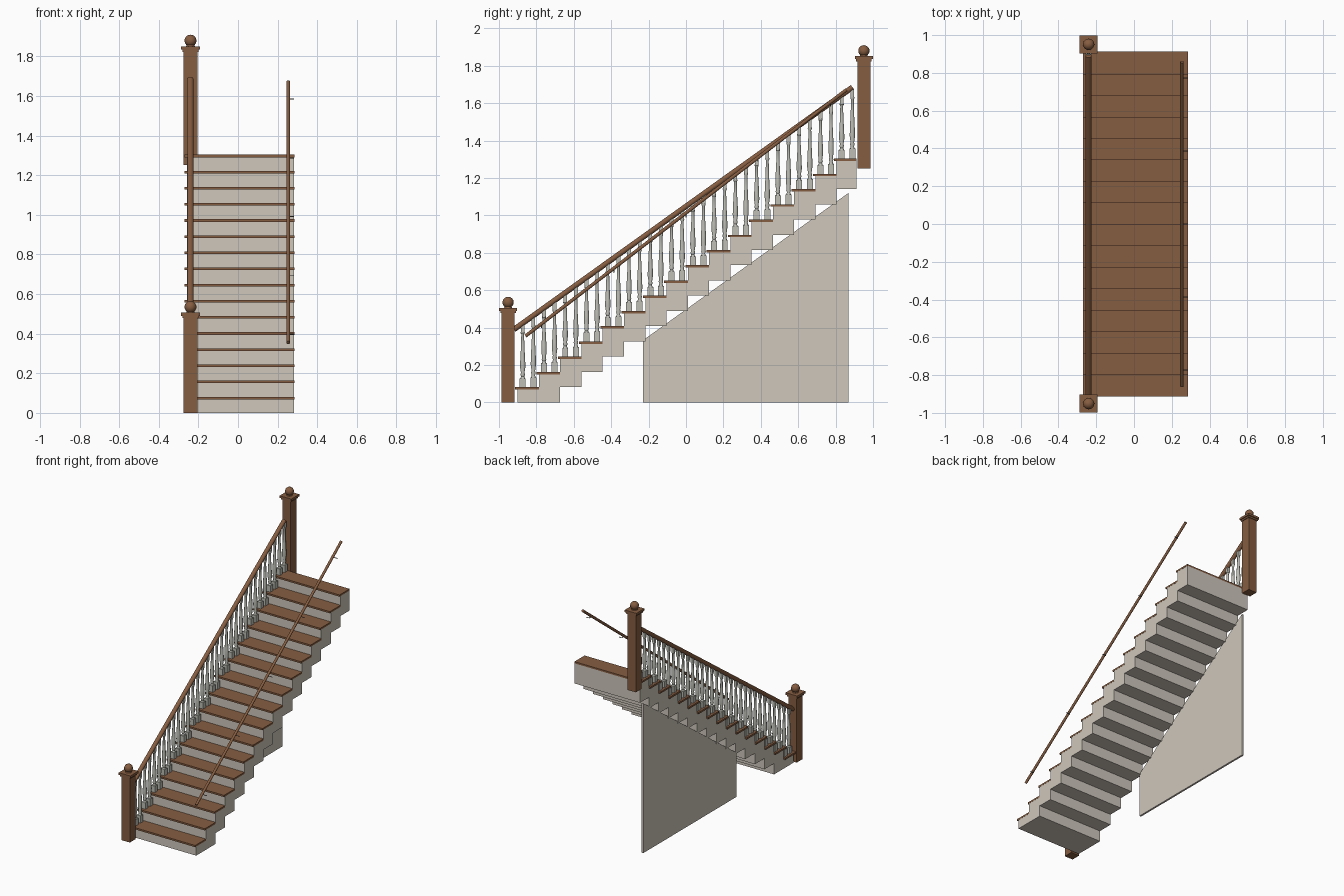
import bpy, bmesh, math
from mathutils import Vector

cube = bpy.data.objects.get("Cube")
if cube:
    bpy.data.objects.remove(cube, do_unlink=True)


def material(name, rgb):
    m = bpy.data.materials.new(name)
    m.use_nodes = True
    m.diffuse_color = (*rgb, 1)
    m.node_tree.nodes["Principled BSDF"].inputs["Base Color"].default_value = (*rgb, 1)
    return m


WOOD = material("brown wood", (0.24, 0.11, 0.053))
PLASTER = material("warm plaster", (0.62, 0.57, 0.50))
PAINT = material("grey paint", (0.52, 0.52, 0.47))
METAL = material("dark metal", (0.12, 0.11, 0.10))

STEPS = 16
RUN, RISE = 0.1137, 0.0815
FRONT, BACK = -0.90, 0.912
LEFT_X, POST_X, RIGHT_X = -0.258, -0.24, 0.284


def finish(bm, name, mat, smooth=False):
    bmesh.ops.recalc_face_normals(bm, faces=bm.faces)
    mesh = bpy.data.meshes.new(name)
    bm.to_mesh(mesh)
    bm.free()
    mesh.materials.append(mat)
    ob = bpy.data.objects.new(name, mesh)
    bpy.context.collection.objects.link(ob)
    if smooth:
        bpy.ops.object.select_all(action="DESELECT")
        ob.select_set(True)
        bpy.context.view_layer.objects.active = ob
        bpy.ops.object.shade_smooth_by_angle(angle=math.radians(40))
    return ob


def add_box(bm, x0, x1, y0, y1, z0, z1):
    verts = bmesh.ops.create_cube(bm, size=1)["verts"]
    for v in verts:
        v.co = ((x0 + x1) / 2 + v.co.x * (x1 - x0),
                (y0 + y1) / 2 + v.co.y * (y1 - y0),
                (z0 + z1) / 2 + v.co.z * (z1 - z0))


def side_prism(name, outline, x0, x1, mat):
    """Extrude an outline in the y-z plane along x."""
    bm = bmesh.new()
    face = bm.faces.new([bm.verts.new((x0, y, z)) for y, z in outline])
    new = bmesh.ops.extrude_face_region(bm, geom=[face])["geom"]
    moved = [g for g in new if isinstance(g, bmesh.types.BMVert)]
    bmesh.ops.translate(bm, verts=moved, vec=(x1 - x0, 0, 0))
    return finish(bm, name, mat)


def add_turned(bm, x, y, z, profile, sides, height=1):
    """Rings of (radius, height) joined into a closed turned shape."""
    rings = []
    for r, h in profile:
        rings.append([bm.verts.new((x + r * math.cos(math.tau * i / sides),
                                    y + r * math.sin(math.tau * i / sides),
                                    z + h * height)) for i in range(sides)])
    for a, b in zip(rings, rings[1:]):
        for i in range(sides):
            j = (i + 1) % sides
            bm.faces.new((a[i], a[j], b[j], b[i]))
    bm.faces.new(rings[0])
    bm.faces.new(rings[-1])


def add_rod(bm, start, end, width, height, sides):
    """Elliptical rod between two points, with its ends cut square."""
    a, b = Vector(start), Vector(end)
    axis = (b - a).normalized()
    side = Vector((1, 0, 0)) if abs(axis.x) < 0.9 else Vector((0, 1, 0))
    up = side.cross(axis)
    ends = []
    for p in (a, b):
        ends.append([])
        for i in range(sides):
            t = math.tau * (i + 0.5) / sides
            ends[-1].append(bm.verts.new(p + side * math.cos(t) * width / 2
                                         + up * math.sin(t) * height / 2))
    for i in range(sides):
        j = (i + 1) % sides
        bm.faces.new((ends[0][i], ends[0][j], ends[1][j], ends[1][i]))
    bm.faces.new(ends[0])
    bm.faces.new(ends[1])


# Stepped stair body, with a stepped underside two risers below each tread
TREAD = 0.013
upper, lower = [], []
for k in range(STEPS):
    y0 = FRONT + RUN * k
    y1 = BACK if k == STEPS - 1 else y0 + RUN
    top = RISE * (k + 1) - TREAD
    upper += [(y0, top), (y1, top)]
    if k > 0:
        bottom = RISE * (k - 1)
        lower += [(y0, bottom), (y1, bottom)] if k > 1 else [(y1, bottom)]
side_prism("stair_body", [(FRONT, 0)] + upper + lower[::-1], LEFT_X, RIGHT_X, PLASTER)

# Treads with a nosing in front and on the open side
bm = bmesh.new()
for k in range(STEPS):
    y0 = FRONT + RUN * k
    y1 = BACK if k == STEPS - 1 else y0 + RUN
    add_box(bm, LEFT_X - 0.013, RIGHT_X + 0.001, y0 - 0.013, y1,
            RISE * (k + 1) - TREAD, RISE * (k + 1))
finish(bm, "treads", WOOD)

# Thin wall under the open side
wall_y0, wall_y1 = -0.23, 0.87
slope = RISE / RUN


def soffit(y):
    return (y - FRONT) * slope - 2 * RISE + 0.045


side_prism("under_stair_wall",
           [(wall_y0, 0), (wall_y1, 0), (wall_y1, soffit(wall_y1) - 0.03),
            (wall_y0, soffit(wall_y0) - 0.03)],
           LEFT_X + 0.002, LEFT_X + 0.016, PLASTER)

# Handrail over the balusters
RAIL_A, RAIL_B = Vector((POST_X, -0.92, 0.39)), Vector((POST_X, 0.89, 1.685))
bm = bmesh.new()
add_rod(bm, RAIL_A, RAIL_B, 0.032, 0.03, 12)
finish(bm, "handrail", WOOD, True)


def rail_height(y):
    return RAIL_A.z + (y - RAIL_A.y) / (RAIL_B.y - RAIL_A.y) * (RAIL_B.z - RAIL_A.z)


# Turned balusters, two to a tread
vase = [(0.013, 0.14), (0.009, 0.17), (0.013, 0.20), (0.010, 0.23), (0.015, 0.32),
        (0.014, 0.42), (0.009, 0.68), (0.008, 0.84), (0.012, 0.86), (0.010, 0.89)]
bm = bmesh.new()
for j in range(2 * STEPS):
    y = -0.873 + RUN / 2 * j
    base = RISE * (j // 2 + 1)
    h = rail_height(y) - base - 0.005
    add_box(bm, POST_X - 0.016, POST_X + 0.016, y - 0.016, y + 0.016, base, base + 0.14 * h)
    add_turned(bm, POST_X, y, base, vase, 10, h)
    add_box(bm, POST_X - 0.010, POST_X + 0.010, y - 0.010, y + 0.010,
            base + 0.88 * h, base + h)
finish(bm, "balusters", PAINT, True)

# Newel posts with a cap plate, collar and ball
for name, y, z0, z1 in (("front_newel", -0.951, 0, 0.49), ("back_newel", 0.951, 1.252, 1.835)):
    bm = bmesh.new()
    for half, low, high in ((0.035, z0, z1), (0.041, z1 - 0.012, z1), (0.048, z1, z1 + 0.016)):
        add_box(bm, POST_X - half, POST_X + half, y - half, y + half, low, high)
    finish(bm, name + "_post", WOOD)
    bm = bmesh.new()
    add_turned(bm, POST_X, y, z1 + 0.016, [(0.022, 0), (0.018, 0.008), (0.014, 0.012)], 20)
    ball = bmesh.ops.create_uvsphere(bm, u_segments=20, v_segments=12, radius=0.03)["verts"]
    bmesh.ops.translate(bm, verts=ball, vec=(POST_X, y, z1 + 0.045))
    finish(bm, name + "_ball", WOOD, True)

# Round rail on the wall side
WALL_X = 0.254
WALL_A, WALL_B = Vector((WALL_X, -0.858, 0.355)), Vector((WALL_X, 0.858, 1.672))
bm = bmesh.new()
add_rod(bm, WALL_A, WALL_B, 0.019, 0.019, 12)
finish(bm, "wall_rail", WOOD, True)

# Small brackets for the wall rail
bm = bmesh.new()
for i in range(5):
    p = WALL_A.lerp(WALL_B, 0.05 + 0.225 * i)
    drop = p - Vector((0, 0, 0.022))
    add_rod(bm, p, drop, 0.005, 0.005, 6)
    add_rod(bm, drop, drop + Vector((0.03, 0, 0)), 0.005, 0.005, 6)
finish(bm, "wall_rail_brackets", METAL)
